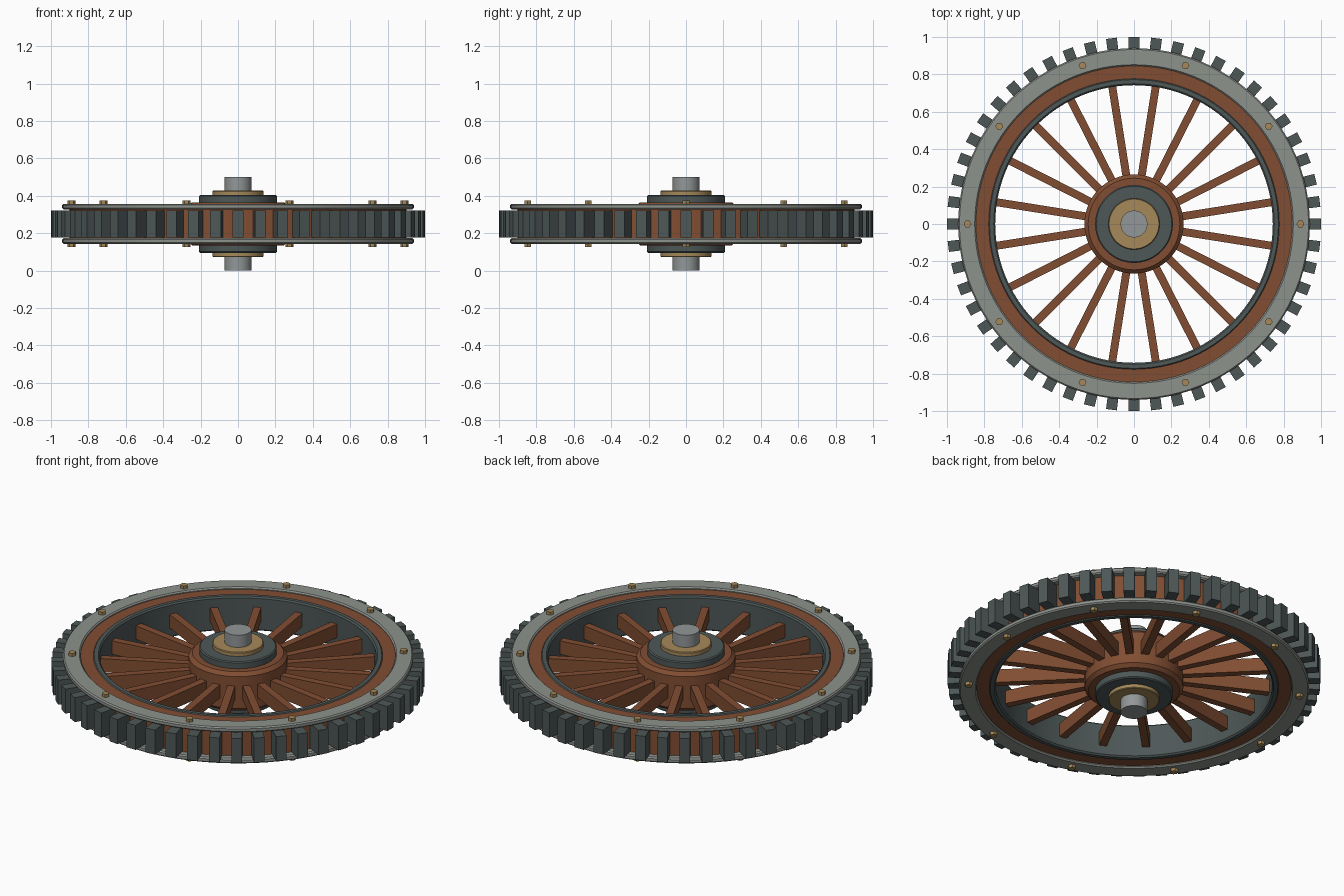
import bpy, bmesh, math
from mathutils import Matrix, Vector

if "Cube" in bpy.data.objects:
    bpy.data.objects.remove(bpy.data.objects["Cube"])

MID = 0.25  # height of the wheel's middle plane


def material(name, rgb, metallic=0.0):
    m = bpy.data.materials.new(name)
    m.use_nodes = True
    m.diffuse_color = (*rgb, 1)
    m.node_tree.nodes["Principled BSDF"].inputs["Base Color"].default_value = (*rgb, 1)
    return m


WOOD = material("red brown wood", (0.22, 0.075, 0.032))
IRON = material("dark iron", (0.075, 0.095, 0.095))
STEEL = material("grey steel", (0.27, 0.29, 0.265))
AXLE = material("pale steel", (0.29, 0.31, 0.31))
BRONZE = material("bronze", (0.38, 0.25, 0.10))


def finish(name, bm, mat, smooth=True):
    bmesh.ops.recalc_face_normals(bm, faces=bm.faces)
    mesh = bpy.data.meshes.new(name)
    bm.to_mesh(mesh)
    bm.free()
    mesh.materials.append(mat)
    ob = bpy.data.objects.new(name, mesh)
    bpy.context.collection.objects.link(ob)
    if smooth:
        bpy.ops.object.select_all(action="DESELECT")
        bpy.context.view_layer.objects.active = ob
        ob.select_set(True)
        bpy.ops.object.shade_smooth_by_angle(angle=math.radians(25))
    return ob


def ring(name, inner, outer, half, mat, bevel=0.0, centre=MID, sides=96):
    """Turned ring, or a solid disc when inner is 0, with chamfered rims."""
    b = bevel
    prof = [(outer - b, -half), (outer, b - half), (outer, half - b), (outer - b, half)]
    if inner:
        prof += [(inner + b, half), (inner, half - b), (inner, b - half), (inner + b, -half)]
    bm = bmesh.new()
    loops = []
    for i in range(sides):
        a = math.tau * i / sides
        loops.append([bm.verts.new((r * math.cos(a), r * math.sin(a), centre + z)) for r, z in prof])
    n = len(prof)
    for i in range(sides):
        p, q = loops[i], loops[(i + 1) % sides]
        for j in range(n if inner else n - 1):
            k = (j + 1) % n
            bm.faces.new((p[j], q[j], q[k], p[k]))
    if not inner:
        bm.faces.new([l[0] for l in loops])
        bm.faces.new([l[-1] for l in loops])
    bmesh.ops.remove_doubles(bm, verts=bm.verts, dist=1e-5)
    return finish(name, bm, mat)


def radial_boxes(name, count, start, r0, r1, width, height, mat):
    """Boxes pointing outwards, spread evenly around the axle."""
    bm = bmesh.new()
    for i in range(count):
        turn = Matrix.Rotation(start + math.tau * i / count, 4, "Z")
        place = Matrix.Translation(Vector(((r0 + r1) / 2, 0, MID)))
        size = Matrix.Diagonal((r1 - r0, width, height, 1))
        bmesh.ops.create_cube(bm, size=1, matrix=turn @ place @ size)
    return finish(name, bm, mat, smooth=False)


# Rim: wooden felloe, iron liner and tread blocks
ring("wooden_rim", 0.77, 0.9, 0.095, WOOD)
ring("inner_liner", 0.742, 0.78, 0.1, IRON, 0.008)
radial_boxes("tread_blocks", 52, 0, 0.88, 1.0, 0.058, 0.145, IRON)

# Side plates and their hexagonal bolts
for side, label in ((1, "top"), (-1, "bottom")):
    ring(label + "_side_plate", 0.845, 0.94, 0.015, STEEL, 0.007, MID + side * 0.092)
    bm = bmesh.new()
    for i in range(10):
        turn = Matrix.Rotation(math.tau * i / 10, 4, "Z")
        spot = turn @ Vector((0.89, 0, MID + side * 0.11))
        bmesh.ops.create_cone(bm, cap_ends=True, segments=6, radius1=0.021, radius2=0.021,
                              depth=0.03, matrix=Matrix.Translation(spot) @ Matrix.Rotation(math.pi / 2, 4, "Z"))
    finish(label + "_bolts", bm, BRONZE, smooth=False)

# Spokes
radial_boxes("spokes", 20, math.pi / 20, 0.22, 0.75, 0.042, 0.08, WOOD)

# Hub, stepped collars and axle
ring("hub", 0, 0.265, 0.115, WOOD, 0.02, sides=64)
ring("hub_collar", 0, 0.208, 0.155, IRON, 0.006, sides=64)
ring("hub_bushing", 0, 0.137, 0.178, BRONZE, 0.004, sides=48)
ring("axle", 0, 0.072, 0.25, AXLE, sides=32)
